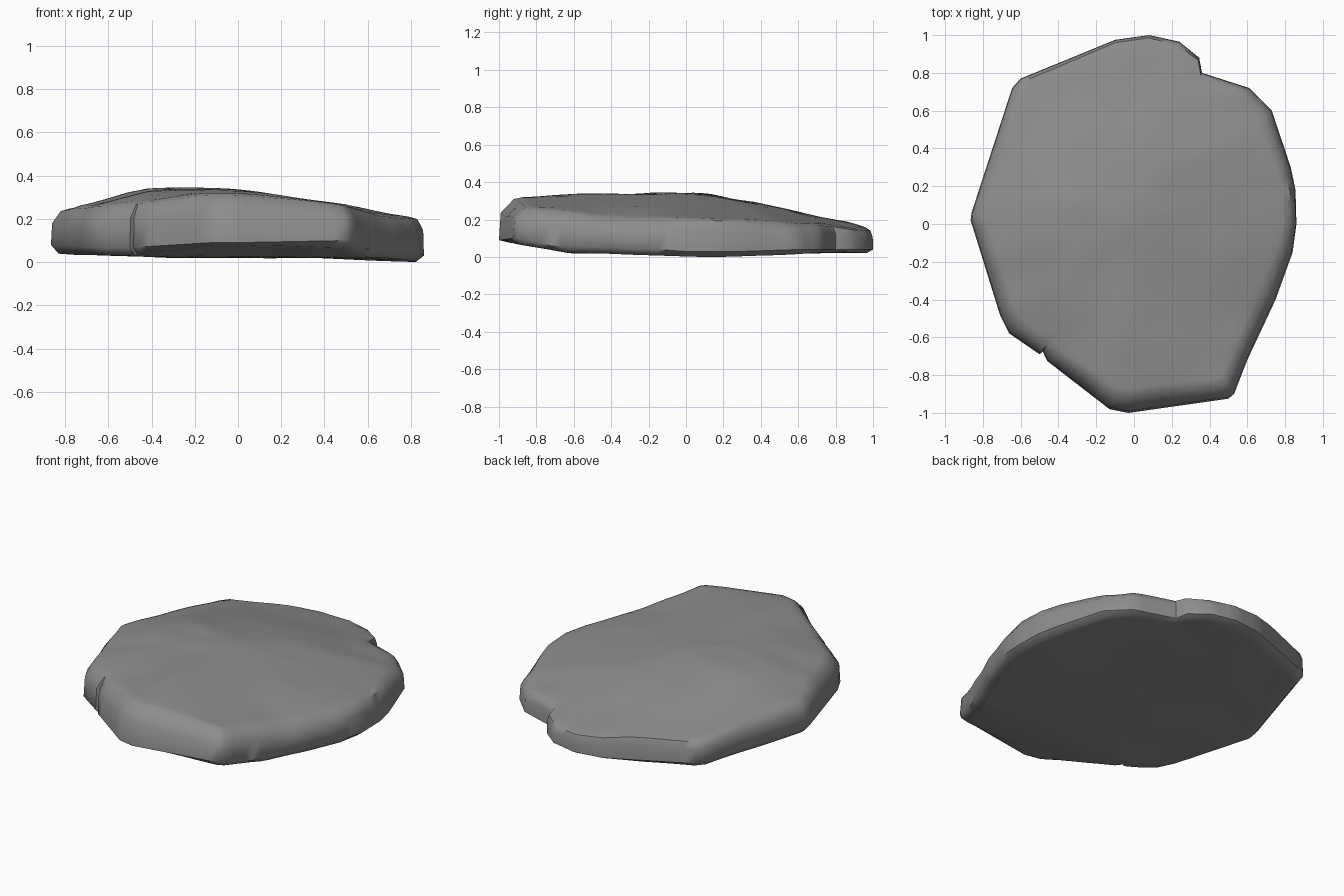
import bpy, bmesh, math
from mathutils import Vector, Matrix, noise

if "Cube" in bpy.data.objects:
    bpy.data.objects.remove(bpy.data.objects["Cube"])

# Outline: x, y, inset of the top edge, height of the lower edge
OUTLINE = [
    (-0.03, -1.0, .08, .09), (0.50, -.925, .075, .10), (0.53, -.90, .07, .10), (0.60, -.72, .06, .06),
    (0.75, -.40, .06, .05), (0.84, -.15, .05, .04), (0.86, 0, .03, .03), (0.855, .18, .03, .03),
    (0.83, .30, .04, .03), (0.73, .60, .05, .04), (0.61, .72, .03, .04), (0.36, .80, .015, .04),
    (0.345, .88, .015, .04), (0.24, .965, .02, .04), (0.08, 1.0, .015, .04), (-0.10, .975, .015, .04),
    (-0.60, .77, .02, .06), (-0.645, .72, .03, .07), (-0.86, .06, .045, .08), (-0.865, .02, .045, .08),
    (-0.71, -.48, .05, .07), (-0.66, -.58, .06, .07), (-0.50, -.69, .05, .07), (-0.483, -.675, .035, .07),
    (-0.46, -.725, .05, .07), (-0.13, -.98, .08, .09)]

# Measured heights on the upper face
HEIGHTS = [
    (-.05, -.92, .315), (.2, -.88, .31), (.5, -.84, .27), (-.46, -.64, .27), (-.65, -.46, .25),
    (-.8, 0, .245), (-.72, .3, .23), (-.6, .7, .2), (-.3, .4, .29), (-.4, .05, .355), (-.4, -.4, .345),
    (-.05, -.6, .35), (-.05, -.2, .335), (.05, .05, .345), (.1, .4, .285), (.08, .97, .14),
    (-.1, .75, .22), (-.4, .8, .185), (.3, .9, .14), (.38, .72, .19), (.5, .4, .245), (.65, .6, .165),
    (.8, .2, .2), (.8, -.1, .205), (.68, -.4, .2), (.5, -.2, .28), (.55, -.65, .245), (.3, -.5, .29),
    (.35, .05, .275)]


def top_z(x, y):
    """Locally fitted plane through the nearby heights."""
    m = Matrix(((1e-6, 0, 0), (0, .03, 0), (0, 0, .03)))
    b = Vector((0, 0, 0))
    for hx, hy, hz in HEIGHTS:
        r = Vector((1, hx - x, hy - y))
        w = math.exp(-(r.y ** 2 + r.z ** 2) / .055)
        for i in range(3):
            for j in range(3):
                m[i][j] += w * r[i] * r[j]
        b += r * (w * hz)
    return (m.inverted() @ b).x + .007 * noise.noise(Vector((x * 3.5 + y, y * 6 - x * 2, 1)))


def bottom_z(x, y):
    front = max(0, -y - .62) * .17
    right = .022 * max(0, x - .3) / .5 * math.exp(-(y - .1) ** 2 / .2)
    left = .015 * max(0, -x - .3) / .5
    return .022 - right + left + front + .006 * noise.noise(Vector((x * 3, y * 3, 7)))


# Subdivide the outline
pts = []
for i, a in enumerate(OUTLINE):
    b = OUTLINE[(i + 1) % len(OUTLINE)]
    n = max(1, round(math.hypot(b[0] - a[0], b[1] - a[1]) / .06))
    pts += [tuple(p + (q - p) * k / n for p, q in zip(a, b)) for k in range(n)]

bm = bmesh.new()


def ring(fn):
    return [bm.verts.new(fn(*p)) for p in pts]


def inset(x, y, d):
    s = 1 - d / math.hypot(x, y)
    return x * s, y * s


def top_ring(scale):
    def fn(x, y, d, lo):
        x, y = inset(x, y, d)
        x, y = x * scale, y * scale
        return x, y, top_z(x, y) - (.008 if scale == 1 else 0)
    return fn


def bottom_ring(scale):
    def fn(x, y, d, lo):
        x, y = inset(x, y, .035)
        x, y = x * scale, y * scale
        return x, y, bottom_z(x, y)
    return fn


def shoulder(x, y, d, lo):
    zt = top_z(*inset(x, y, d))
    z = lo + (zt - lo) * (.62 + .12 * noise.noise(Vector((x * 4, y * 4, 3))))
    return (*inset(x, y, .12 * d), z)


# Rings from the underside, over the chipped rim, to the middle of the top
scales = [.08, .18, .3, .42, .54, .66, .78, .88, .95, 1]
rings = [ring(bottom_ring(s)) for s in scales]
rings.append(ring(lambda x, y, d, lo: (x, y, lo)))
rings.append(ring(shoulder))
rings += [ring(top_ring(s)) for s in reversed(scales)]
n = len(pts)
for r0, r1 in zip(rings, rings[1:]):
    for i in range(n):
        j = (i + 1) % n
        bm.faces.new((r0[i], r0[j], r1[j], r1[i]))

# Close both middles
for r, f in ((rings[0], bottom_z), (rings[-1], top_z)):
    c = bm.verts.new((0, 0, f(0, 0)))
    for i in range(n):
        bm.faces.new((r[i], r[(i + 1) % n], c))
bmesh.ops.recalc_face_normals(bm, faces=bm.faces)

# Rest the slab on the ground
low = min(v.co.z for v in bm.verts)
for v in bm.verts:
    v.co.z -= low

mesh = bpy.data.meshes.new("stone_slab")
bm.to_mesh(mesh)
bm.free()
slab = bpy.data.objects.new("stone_slab", mesh)
bpy.context.collection.objects.link(slab)

# Dark stone colour
stone = bpy.data.materials.new("dark_stone")
stone.diffuse_color = (.27, .27, .27, 1)
stone.use_nodes = True
stone.node_tree.nodes["Principled BSDF"].inputs["Base Color"].default_value = stone.diffuse_color
mesh.materials.append(stone)

bpy.context.view_layer.objects.active = slab
slab.select_set(True)
bpy.ops.object.shade_smooth_by_angle(angle=math.radians(50))
